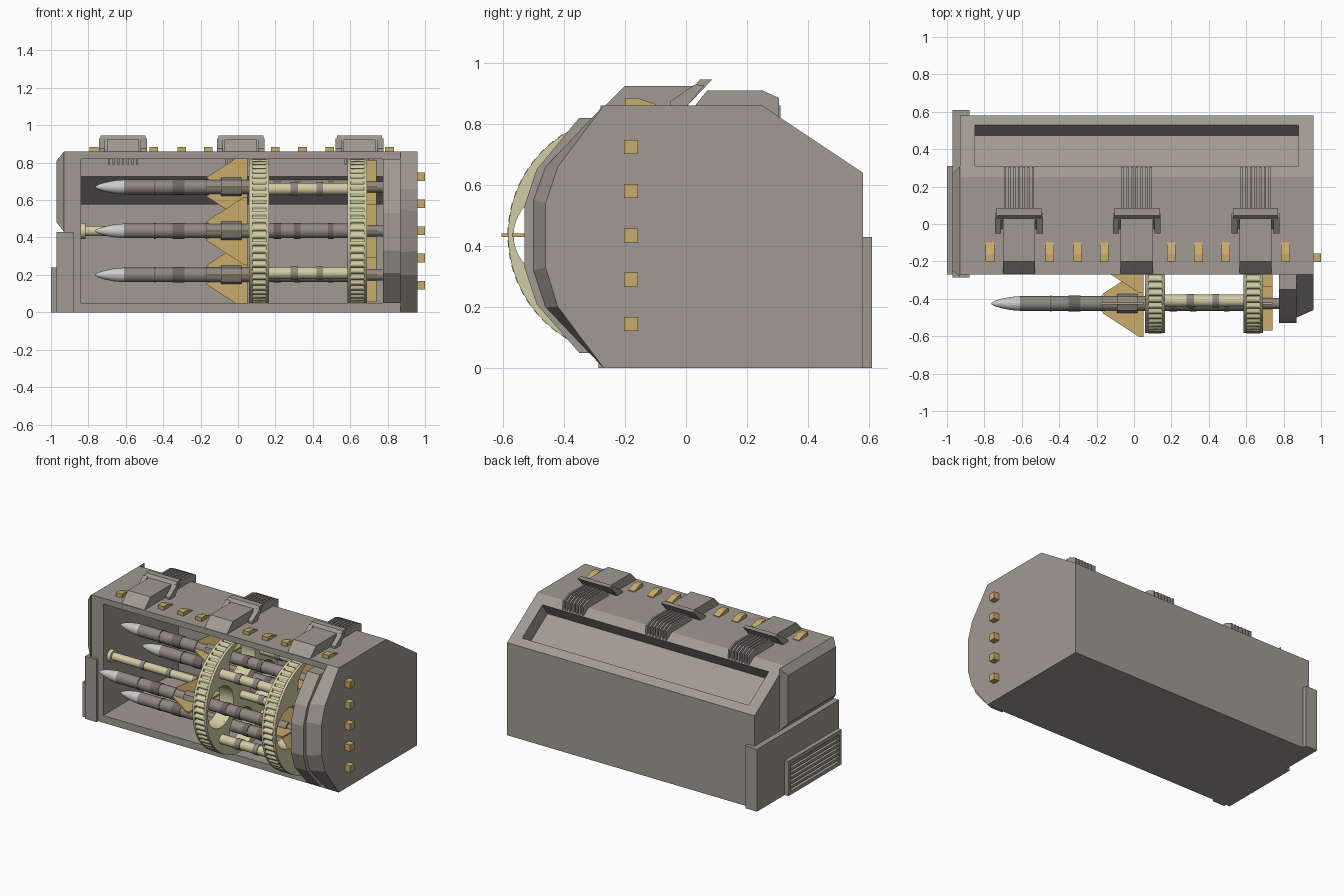
import bpy, bmesh, math
from mathutils import Matrix

if "Cube" in bpy.data.objects:
    bpy.data.objects.remove(bpy.data.objects["Cube"])

CY, CZ = -0.19, 0.435          # carousel axis


def material(name, rgb):
    m = bpy.data.materials.new(name)
    m.diffuse_color = (*rgb, 1)
    m.use_nodes = True
    m.node_tree.nodes["Principled BSDF"].inputs["Base Color"].default_value = m.diffuse_color
    return m


GREY = material("warm grey", (0.352, 0.328, 0.287))
STEEL = material("missile grey", (0.270, 0.246, 0.223))
DARK = material("dark grey", (0.156, 0.138, 0.122))
NOSE = material("pale grey", (0.60, 0.60, 0.61))
GOLD = material("gold", (0.584, 0.413, 0.144))
CREAM = material("pale yellow", (0.631, 0.617, 0.371))


def finish(name, bm, mats):
    bmesh.ops.recalc_face_normals(bm, faces=bm.faces)
    me = bpy.data.meshes.new(name)
    bm.to_mesh(me)
    bm.free()
    for m in mats:
        me.materials.append(m)
    ob = bpy.data.objects.new(name, me)
    bpy.context.collection.objects.link(ob)
    return ob


def loft(bm, a, b):
    """Closed solid between two matching loops of 3D points."""
    va, vb = [bm.verts.new(p) for p in a], [bm.verts.new(p) for p in b]
    n = len(va)
    bm.faces.new(va)
    bm.faces.new(vb[::-1])
    for i in range(n):
        j = (i + 1) % n
        bm.faces.new((va[i], vb[i], vb[j], va[j]))


def prism(name, pts, spans, mat, pts2=None):
    """(y, z) profile extruded along x over each span."""
    bm = bmesh.new()
    for x0, x1 in spans:
        loft(bm, [(x0, y, z) for y, z in pts], [(x1, y, z) for y, z in (pts2 or pts)])
    return finish(name, bm, [mat])


def rect(y0, y1, z0, z1):
    return [(y0, z0), (y1, z0), (y1, z1), (y0, z1)]


def lathe(name, prof, cy, cz, mats, n=24):
    """Turned part along x; prof rows are (x, radius, material of next segment)."""
    bm = bmesh.new()
    rings = [[bm.verts.new((x, cy + r * math.cos(t * math.tau / n), cz + r * math.sin(t * math.tau / n)))
              for t in range(n)] for x, r, _ in prof]
    bm.faces.new(rings[0]).material_index = prof[0][2]
    bm.faces.new(rings[-1]).material_index = prof[-1][2]
    for k in range(len(prof) - 1):
        for i in range(n):
            j = (i + 1) % n
            f = bm.faces.new((rings[k][i], rings[k][j], rings[k + 1][j], rings[k + 1][i]))
            f.material_index = prof[k][2]
    ob = finish(name, bm, mats)
    bpy.ops.object.select_all(action='DESELECT')
    ob.select_set(True)
    bpy.context.view_layer.objects.active = ob
    bpy.ops.object.shade_smooth_by_angle(angle=math.radians(30))
    return ob


def banded(x0, x1, r, bands, rb, base=0, band=1):
    """Profile of a rod with raised bands."""
    prof = [(x0, r, base)]
    for a, b in bands:
        prof += [(a, r, band), (a, rb, band), (b, rb, band), (b, r, base)]
    return prof + [(x1, r, base)]


def cut(ob, cutter):
    m = ob.modifiers.new("cut", 'BOOLEAN')
    m.operation, m.solver, m.object = 'DIFFERENCE', 'EXACT', cutter
    cutter.hide_render = True
    bpy.context.view_layer.objects.active = ob
    bpy.ops.object.modifier_apply(modifier=m.name)
    bpy.data.objects.remove(cutter)


# Housing with front bay and rear sloped recess
housing = prism("housing", [(-0.27, 0), (0.58, 0), (0.58, 0.64), (0.25, 0.86), (-0.27, 0.86)],
                [(-0.93, 0.96)], GREY)
cut(housing, prism("bay_cutter", [(-0.4, 0.05), (0.55, 0.05), (0.55, 0.575), (0.445, 0.575),
                                  (0.22, 0.725), (0.22, 0.82), (-0.4, 0.82)], [(-0.84, 0.775)], GREY))
ny, nz = 0.555, 0.832
cut(housing, prism("recess_cutter", [(y + d * ny, z + d * nz) for y, z, d in
                                     ((0.31, 0.82, 0.05), (0.53, 0.673, 0.05), (0.53, 0.673, -0.1), (0.31, 0.82, -0.1))],
                   [(-0.85, 0.88)], GREY))

# Right end: tapered cheek and inner rim
prism("right_cheek", [(-0.26, 0), (-0.27, 0), (-0.46, 0.2), (-0.50, 0.32), (-0.50, 0.55), (-0.46, 0.66),
                      (-0.27, 0.86), (-0.26, 0.86)], [(0.87, 0.96)], GREY,
      [(-0.26, 0), (-0.27, 0), (-0.42, 0.2), (-0.46, 0.33), (-0.46, 0.54), (-0.42, 0.66), (-0.27, 0.86), (-0.26, 0.86)])
prism("right_rim", [(-0.26, 0.05), (-0.35, 0.05), (-0.49, 0.21), (-0.53, 0.33), (-0.53, 0.53), (-0.49, 0.65),
                    (-0.35, 0.82), (-0.26, 0.82)], [(0.775, 0.87)], GREY)

# Left end: upper bulge, lower block, vent
prism("left_bulge", rect(-0.25, 0.27, 0.48, 0.81), [(-0.97, -0.93)], GREY, rect(-0.28, 0.31, 0.43, 0.86))
prism("left_block", rect(-0.287, 0.61, 0, 0.43), [(-0.97, -0.88)], GREY)
for i, r in enumerate((rect(-0.27, 0.31, 0, 0.025), rect(-0.27, 0.31, 0.215, 0.24),
                       rect(-0.27, -0.245, 0.025, 0.215), rect(0.285, 0.31, 0.025, 0.215))):
    prism(f"vent_frame_{i}", r, [(-1.0, -0.965)], GREY)
for i in range(6):
    z = 0.036 + i * 0.031
    prism(f"vent_slat_{i}", rect(-0.25, 0.29, z, z + 0.016), [(-0.992, -0.965)], GREY)

# Roof clasps and cooling fins
for i, x in enumerate((-0.615, 0.015, 0.65)):
    prism(f"clasp_arm_{i}", [(-0.27, 0.855), (-0.2, 0.925), (0.03, 0.925), (-0.03, 0.855)], [(x - 0.086, x + 0.086)], GREY)
    prism(f"clasp_hood_{i}", [(-0.03, 0.855), (0.045, 0.945), (0.085, 0.945), (0.0, 0.855)], [(x - 0.12, x + 0.12)], GREY)
    prism(f"clasp_legs_{i}", [(-0.05, 0.855), (-0.05, 0.875), (0.03, 0.93), (0.06, 0.925), (0.0, 0.855)],
          [(x - 0.128, x - 0.095), (x + 0.095, x + 0.128)], GREY)
    prism(f"cooling_fins_{i}", [(0.03, 0.79), (0.03, 0.86), (0.07, 0.91), (0.25, 0.91), (0.305, 0.885), (0.305, 0.815),
                                (0.2, 0.79)],
          [(x - 0.081 + k * 0.025, x - 0.069 + k * 0.025) for k in range(7)], GREY)

# Gold marker lamps on roof and right side
prism("roof_lamps", [(-0.2, 0.855), (-0.2, 0.885), (-0.16, 0.885), (-0.1, 0.865), (-0.1, 0.855)],
      [(x - 0.023, x + 0.023) for x in (-0.77, -0.45, -0.3, -0.16, 0.2, 0.345, 0.49, 0.81)], GOLD)
for i in range(5):
    z = 0.145 + i * 0.145
    prism(f"side_lamp_{i}", rect(-0.204, -0.158, z - 0.023, z + 0.023), [(0.955, 1.0)], GOLD)


# Carousel wheels: flat outline with four missile holes
def wheel(name, x, half, outline):
    cu = bpy.data.curves.new(name, 'CURVE')
    cu.dimensions, cu.fill_mode, cu.extrude = '2D', 'BOTH', half
    loops = [outline]
    for k in range(4):
        a = k * math.pi / 2
        loops.append([(0.235 * math.cos(a) + 0.14 * math.cos(t * math.tau / 40),
                       0.235 * math.sin(a) + 0.14 * math.sin(t * math.tau / 40)) for t in range(40)])
    for pts in loops:
        s = cu.splines.new('POLY')
        s.points.add(len(pts) - 1)
        for p, (u, v) in zip(s.points, pts):
            p.co = (u, v, 0, 1)
        s.use_cyclic_u = True
    cu.materials.append(CREAM)
    ob = bpy.data.objects.new(name, cu)
    bpy.context.collection.objects.link(ob)
    ob.matrix_world = Matrix(((0, 0, 1, x), (1, 0, 0, CY), (0, 1, 0, CZ), (0, 0, 0, 1)))
    bpy.ops.object.select_all(action='DESELECT')
    ob.select_set(True)
    bpy.context.view_layer.objects.active = ob
    bpy.ops.object.convert(target='MESH')


def polar(steps):
    return [(r * math.cos(a), r * math.sin(a)) for a, r in steps]


smooth = polar([(t * math.tau / 96, 0.393) for t in range(96)])
teeth = polar([((t + o) * math.tau / 60, r) for t in range(60)
               for o, r in ((0, 0.38), (0.35, 0.38), (0.4, 0.395), (0.95, 0.395))])
for tag, x in (("front", 0.1125), ("rear", 0.6375)):
    wheel(f"{tag}_wheel_gear", x, 0.036, teeth)
    for side in (-1, 1):
        wheel(f"{tag}_wheel_flange_{side}", x + side * 0.0443, 0.0082, smooth)

# Axle and corner tie rods
lathe("axle", [(-0.84, 0.042, 0), (-0.815, 0.042, 0)] +
      banded(-0.815, 0.78, 0.027, [(-0.6, -0.57), (-0.4, -0.37), (-0.2, -0.17), (0.3, 0.34), (0.44, 0.47)], 0.031),
      CY, CZ, [CREAM, STEEL])
for i, (sy, sz) in enumerate(((-1, -1), (-1, 1), (1, -1), (1, 1))):
    lathe(f"tie_rod_{i}", banded(0.16, 0.59, 0.032, [(0.28, 0.32), (0.42, 0.455)], 0.036),
          CY + sy * 0.22, CZ + sz * 0.225, [CREAM, STEEL])


# Missiles with gold fins
def fins(name, pts, cy, cz):
    bm = bmesh.new()
    for k in range(4):
        c, s = round(math.cos(k * math.pi / 2)), round(math.sin(k * math.pi / 2))
        side = [[(x, cy + r * c - t * s, cz + r * s + t * c) for x, r in pts] for t in (-0.006, 0.006)]
        loft(bm, *side)
    finish(name, bm, [GOLD])


missile = [(-0.762, 0.004, 0), (-0.745, 0.014, 0), (-0.71, 0.025, 0), (-0.66, 0.035, 0), (-0.61, 0.039, 1)]
missile += banded(-0.605, 0.69, 0.039, [(-0.45, -0.442), (-0.35, -0.285), (-0.175, -0.167), (-0.09, 0.02),
                                        (0.19, 0.23), (0.3, 0.335), (0.48, 0.51)], 0.042, 1, 2)
missile += [(0.69, 0.03, 1), (0.775, 0.03, 1)]
for k in range(4):
    y = CY + 0.235 * math.cos(k * math.pi / 2)
    z = CZ + 0.235 * math.sin(k * math.pi / 2)
    lathe(f"missile_{k}", missile, y, z, [NOSE, STEEL, DARK])
    lathe(f"missile_collar_{k}", [(-0.09, 0.052, 0), (0.02, 0.052, 0)], y, z, [STEEL], 8)
    fins(f"front_fins_{k}", [(-0.17, 0.05), (0.03, 0.18), (0.05, 0.18), (0.05, 0.035), (-0.15, 0.035)], y, z)
    fins(f"rear_fins_{k}", [(0.6, 0.028), (0.68, 0.145), (0.74, 0.145), (0.74, 0.028)], y, z)
